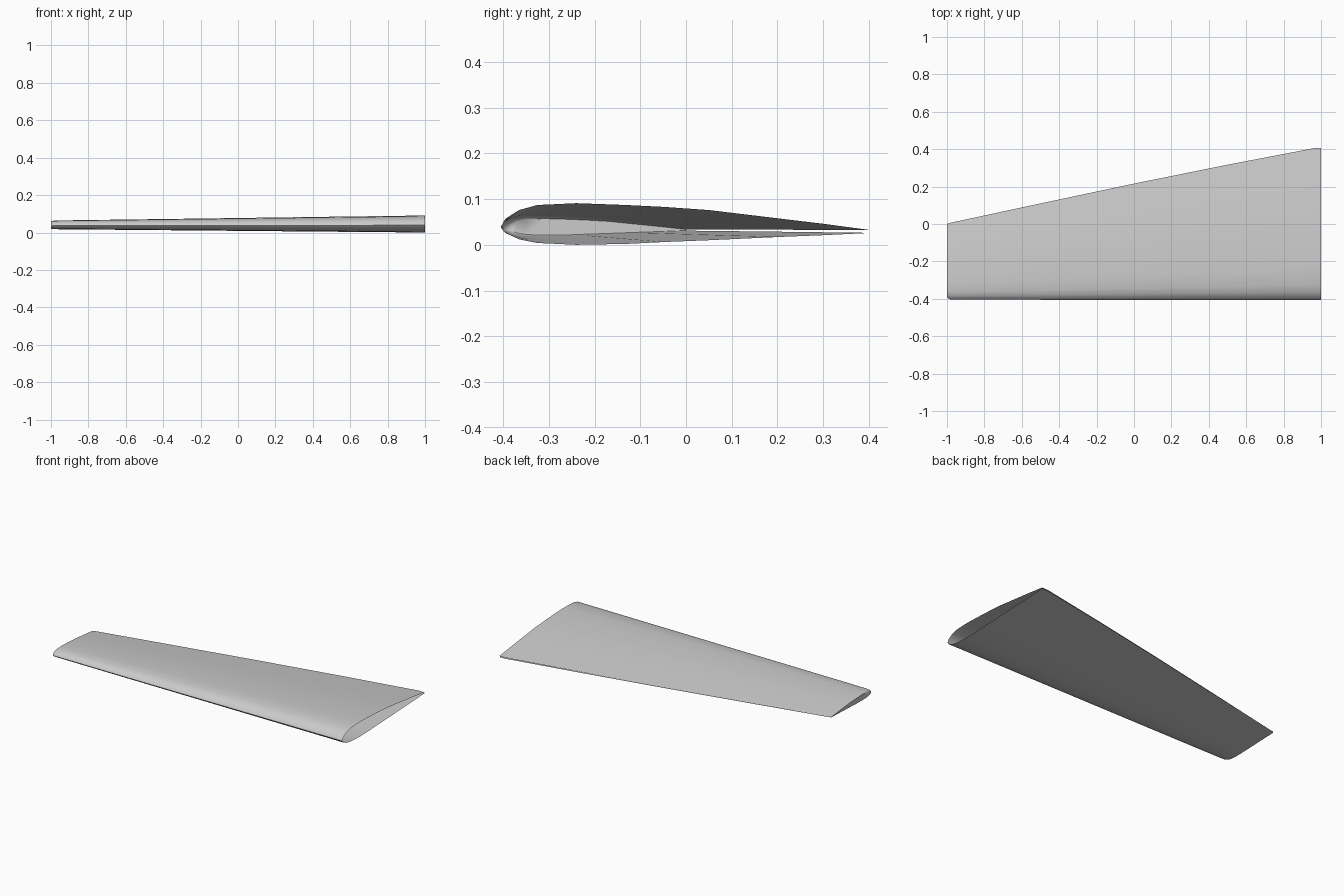
import bpy, bmesh

if "Cube" in bpy.data.objects:
    bpy.data.objects.remove(bpy.data.objects["Cube"])

# Root airfoil (y, z), trailing edge over the top, round the nose and back below
UPPER = [(0.405, 0.033), (0.30, 0.047), (0.20, 0.059), (0.05, 0.077), (-0.05, 0.084),
         (-0.13, 0.088), (-0.24, 0.092), (-0.325, 0.088), (-0.365, 0.077), (-0.395, 0.058)]
NOSE = [(-0.405, 0.040)]
LOWER = [(-0.395, 0.027), (-0.365, 0.013), (-0.325, 0.005), (-0.24, 0.001), (-0.13, 0.003),
         (-0.05, 0.007), (0.05, 0.011), (0.20, 0.018), (0.30, 0.022), (0.405, 0.027)]
PROFILE = UPPER + NOSE + LOWER

# Span stations: x, leading y, trailing y, thickness factor
STATIONS = [(1.0, -0.405, 0.405, 1.0), (0.96, -0.405, 0.405, 0.99),
            (0.5, -0.405, 0.317, 0.88), (0.0, -0.405, 0.216, 0.755),
            (-0.5, -0.405, 0.110, 0.63), (-0.97, -0.404, 0.009, 0.515),
            (-0.985, -0.402, 0.006, 0.50), (-0.995, -0.397, 0.003, 0.46),
            (-1.0, -0.388, 0.0, 0.40)]

bm = bmesh.new()


def section(x, lead, trail, thick):
    """Airfoil fitted between the leading and trailing edges at one station."""
    mid = 0.030 + 0.0035 * (1 - x) / 2
    return [bm.verts.new((x, lead + (y + 0.405) / 0.81 * (trail - lead),
                          mid + (z - 0.030) * thick)) for y, z in PROFILE]


# Wing skin, open at the root and along the thin trailing edge slot
rings = [section(*s) for s in STATIONS]
for a, b in zip(rings, rings[1:]):
    for i in range(len(PROFILE) - 1):
        bm.faces.new((a[i], b[i], b[i + 1], a[i + 1]))

# Closed tip, made of strips between upper and lower skin
tip = rings[-1]
n = len(tip)
for i in range(n // 2):
    j = n - 1 - i
    if j - i > 2:
        bm.faces.new((tip[i], tip[j], tip[j - 1], tip[i + 1]))
    else:
        bm.faces.new((tip[i], tip[j], tip[i + 1]))

bmesh.ops.recalc_face_normals(bm, faces=bm.faces)
if max(bm.faces, key=lambda f: f.calc_center_median().z).normal.z < 0:
    bmesh.ops.reverse_faces(bm, faces=bm.faces)
mesh = bpy.data.meshes.new("wing_panel")
bm.to_mesh(mesh)
bm.free()
wing = bpy.data.objects.new("wing_panel", mesh)
bpy.context.collection.objects.link(wing)

# Smooth skin
bpy.context.view_layer.objects.active = wing
wing.select_set(True)
bpy.ops.object.shade_smooth_by_angle(angle=0.9)
wing.location.z = -min(v.co.z for v in mesh.vertices)
